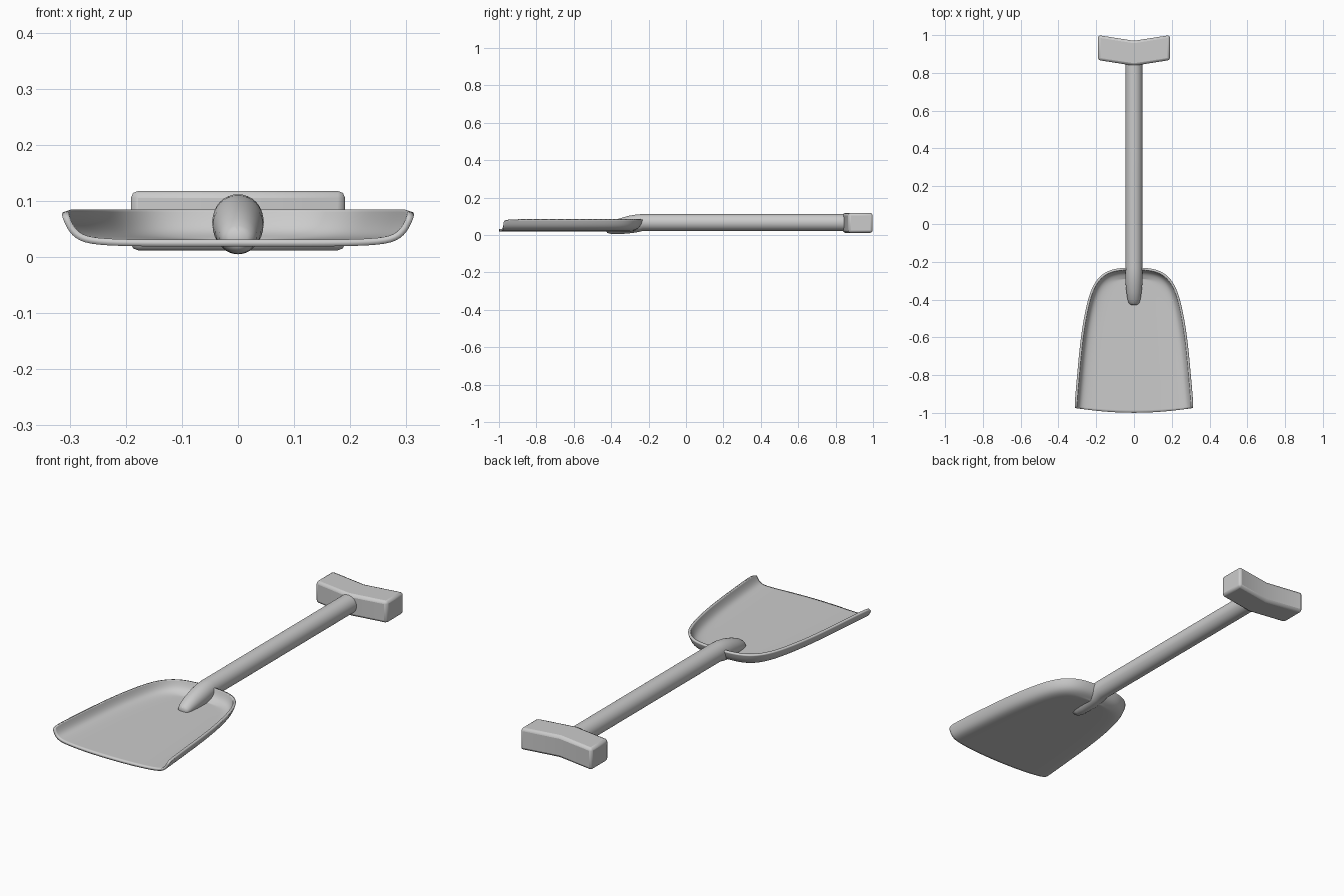
import bpy, bmesh, math
from mathutils import Vector

if "Cube" in bpy.data.objects:
    bpy.data.objects.remove(bpy.data.objects["Cube"])


def make_object(name, bm):
    mesh = bpy.data.meshes.new(name)
    bm.to_mesh(mesh)
    bm.free()
    ob = bpy.data.objects.new(name, mesh)
    bpy.context.collection.objects.link(ob)
    return ob


def smooth(ob, angle=40):
    bpy.ops.object.select_all(action='DESELECT')
    ob.select_set(True)
    bpy.context.view_layer.objects.active = ob
    bpy.ops.object.shade_smooth_by_angle(angle=math.radians(angle))


# Blade: half of a U-shaped outline, swept inward as wall rings then floor
outline = [(0.303, -0.975), (0.302, -0.94), (0.288, -0.78), (0.271, -0.60),
           (0.247, -0.46), (0.224, -0.37), (0.196, -0.31), (0.155, -0.268),
           (0.105, -0.249), (0.055, -0.243), (0.0, -0.241)]
wall = [(0.0, 0.085), (0.006, 0.066), (0.018, 0.044), (0.045, 0.033)]  # inset, z
bm = bmesh.new()
rows = []
for i, (x, y) in enumerate(outline):
    a = Vector(outline[max(i - 1, 0)])
    b = Vector(outline[min(i + 1, len(outline) - 1)])
    t = (b - a).normalized()
    n = Vector((-t.y, t.x)) if i < len(outline) - 1 else Vector((0, -1))
    if n.x > 0:
        n = -n
    pts = []
    for inset, z in wall:
        if i == 0:
            z = 0.033 + (z - 0.033) * 0.88
            px = x + n.x * inset
            pts.append((px, -1 + 0.025 * (px / 0.303) ** 2, z))
        else:
            pts.append((max(x + n.x * inset, 0), y + n.y * inset, z))
    fx, fy, _ = pts[-1]
    for f in (0.66, 0.33, 0):
        yy = -1 + 0.025 * (fx * f / 0.303) ** 2 if i == 0 else fy
        pts.append((fx * f, yy, 0.031))
    rows.append([bm.verts.new(p) for p in pts])
for r, s in zip(rows, rows[1:]):
    for j in range(len(r) - 1):
        bm.faces.new((r[j], s[j], s[j + 1], r[j + 1]))
bmesh.ops.remove_doubles(bm, verts=bm.verts[:], dist=0.0005)
bm.normal_update()
if sum(f.normal.z for f in bm.faces) < 0:
    bmesh.ops.reverse_faces(bm, faces=bm.faces[:])
blade = make_object("blade", bm)
mirror = blade.modifiers.new("mirror", 'MIRROR')
mirror.merge_threshold = 0.001
sub = blade.modifiers.new("subdivide", 'SUBSURF')
sub.levels = sub.render_levels = 2
solid = blade.modifiers.new("thickness", 'SOLIDIFY')
solid.thickness = 0.012
solid.offset = -1
smooth(blade, 50)

# Shaft: elliptical rings that taper down through the blade (y, half width, z low, z high)
stations = [(-0.428, 0.016, 0.020, 0.048), (-0.42, 0.027, 0.011, 0.056),
            (-0.40, 0.034, 0.006, 0.070), (-0.36, 0.040, 0.005, 0.087),
            (-0.31, 0.045, 0.008, 0.102), (-0.265, 0.046, 0.014, 0.110),
            (-0.23, 0.045, 0.022, 0.112), (0.88, 0.045, 0.022, 0.112)]
sides = 32
bm = bmesh.new()
rings = []
for y, w, lo, hi in stations:
    ring = []
    for k in range(sides):
        a = math.tau * k / sides
        ring.append(bm.verts.new((w * math.cos(a), y,
                                  (lo + hi) / 2 + (hi - lo) / 2 * math.sin(a))))
    rings.append(ring)
for r, s in zip(rings, rings[1:]):
    for k in range(sides):
        m = (k + 1) % sides
        bm.faces.new((r[k], r[m], s[m], s[k]))
bm.faces.new(rings[0])
bm.faces.new(rings[-1])
bmesh.ops.recalc_face_normals(bm, faces=bm.faces[:])
shaft = make_object("shaft", bm)
smooth(shaft, 45)

# Grip: shallow V-shaped bar with bevelled edges
profile = [(-0.191, 0.868), (0, 0.838), (0.191, 0.868),
           (0.191, 1.0), (0, 0.970), (-0.191, 1.0)]
bm = bmesh.new()
low = [bm.verts.new((x, y, 0.012)) for x, y in profile]
high = [bm.verts.new((x, y, 0.118)) for x, y in profile]
for loop in (low, high):
    bm.faces.new((loop[0], loop[1], loop[4], loop[5]))
    bm.faces.new((loop[1], loop[2], loop[3], loop[4]))
for k in range(6):
    m = (k + 1) % 6
    bm.faces.new((low[k], low[m], high[m], high[k]))
bmesh.ops.recalc_face_normals(bm, faces=bm.faces[:])
grip = make_object("grip", bm)
bevel = grip.modifiers.new("bevel", 'BEVEL')
bevel.width = 0.013
bevel.segments = 2
bevel.limit_method = 'ANGLE'
bevel.angle_limit = math.radians(40)
smooth(grip, 35)
